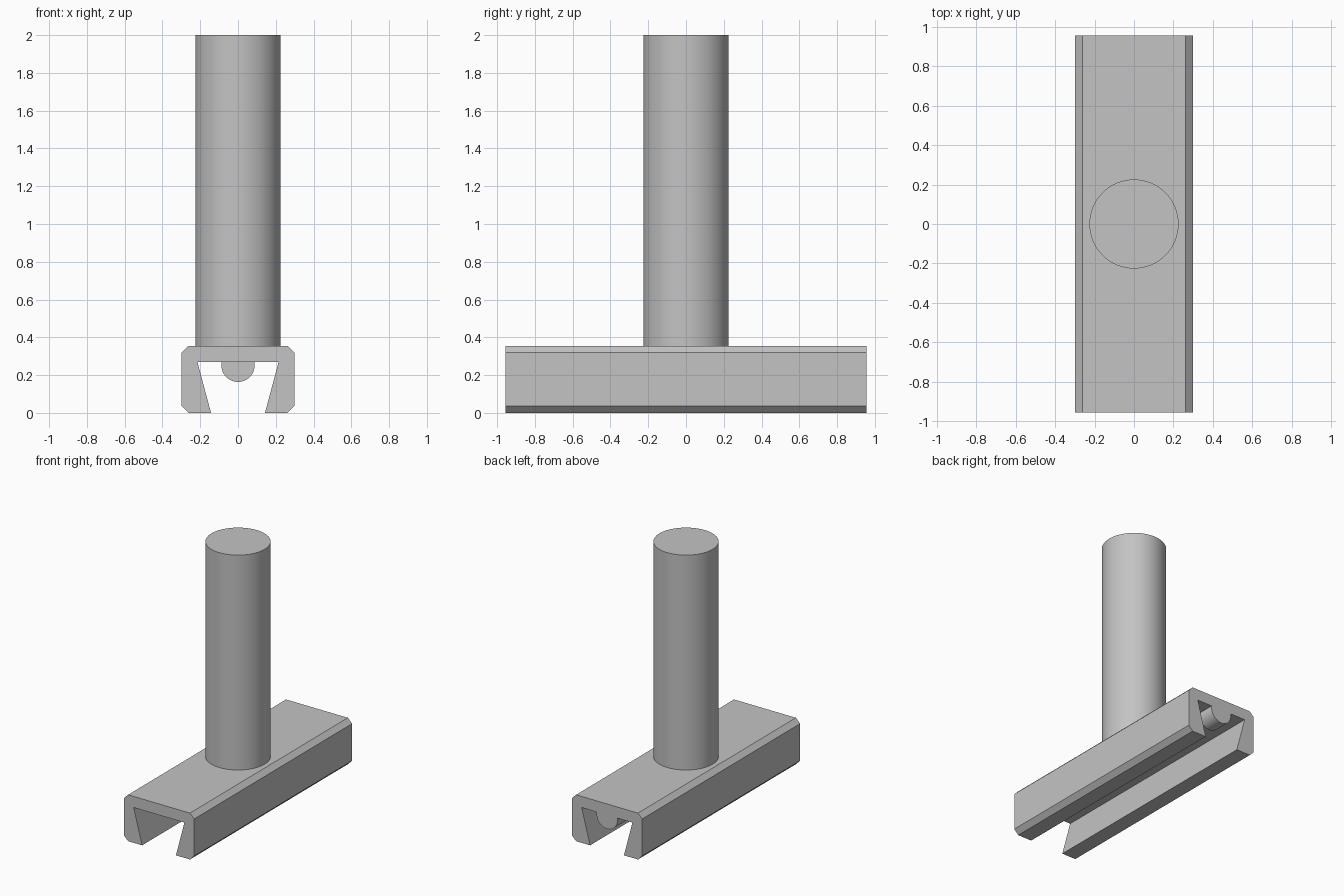
import bpy
import bmesh
import math

cube = bpy.data.objects.get("Cube")
if cube:
    bpy.data.objects.remove(cube, do_unlink=True)

grey = bpy.data.materials.new("plain_grey")
grey.use_nodes = True
colour = (0.55, 0.55, 0.55, 1)
grey.diffuse_color = colour
grey.node_tree.nodes["Principled BSDF"].inputs["Base Color"].default_value = colour


def extrude_profile(name, points, y0, y1):
    """Extrude an x-z outline from y0 to y1."""
    bm = bmesh.new()
    face = bm.faces.new([bm.verts.new((x, y0, z)) for x, z in points])
    result = bmesh.ops.extrude_face_region(bm, geom=[face])
    moved = [g for g in result["geom"] if isinstance(g, bmesh.types.BMVert)]
    bmesh.ops.translate(bm, verts=moved, vec=(0, y1 - y0, 0))
    bmesh.ops.recalc_face_normals(bm, faces=bm.faces)
    mesh = bpy.data.meshes.new(name)
    bm.to_mesh(mesh)
    bm.free()
    obj = bpy.data.objects.new(name, mesh)
    bpy.context.collection.objects.link(obj)
    obj.data.materials.append(grey)
    return obj


def smooth(obj):
    bpy.ops.object.select_all(action="DESELECT")
    obj.select_set(True)
    bpy.context.view_layer.objects.active = obj
    bpy.ops.object.shade_smooth_by_angle(angle=math.radians(30))


HALF_LENGTH = 0.955
TOP = 0.355
ROOF = 0.27

# Chamfered rail with a dovetail slot, mirrored from its left half outline
half = [(0.262, TOP), (0.298, TOP - 0.035), (0.298, 0.036), (0.262, 0),
        (0.143, 0), (0.215, ROOF)]
outline = half + [(-x, z) for x, z in reversed(half)]
extrude_profile("slotted_rail", outline, -HALF_LENGTH, HALF_LENGTH)

# Rounded stop hanging from the slot roof at the back end
radius, centre = 0.088, 0.252
arc = [(radius * math.cos(a), centre - radius * math.sin(a))
       for a in (math.pi * i / 24 for i in range(25))]
stop = extrude_profile("slot_stop", [(radius, ROOF + 0.01)] + arc + [(-radius, ROOF + 0.01)],
                       HALF_LENGTH - 0.13, HALF_LENGTH)
smooth(stop)

# Round upright post
bpy.ops.mesh.primitive_cylinder_add(vertices=64, radius=0.226, depth=2 - TOP,
                                    location=(0, 0, (2 + TOP) / 2))
post = bpy.context.object
post.name = "post"
post.data.materials.append(grey)
smooth(post)
